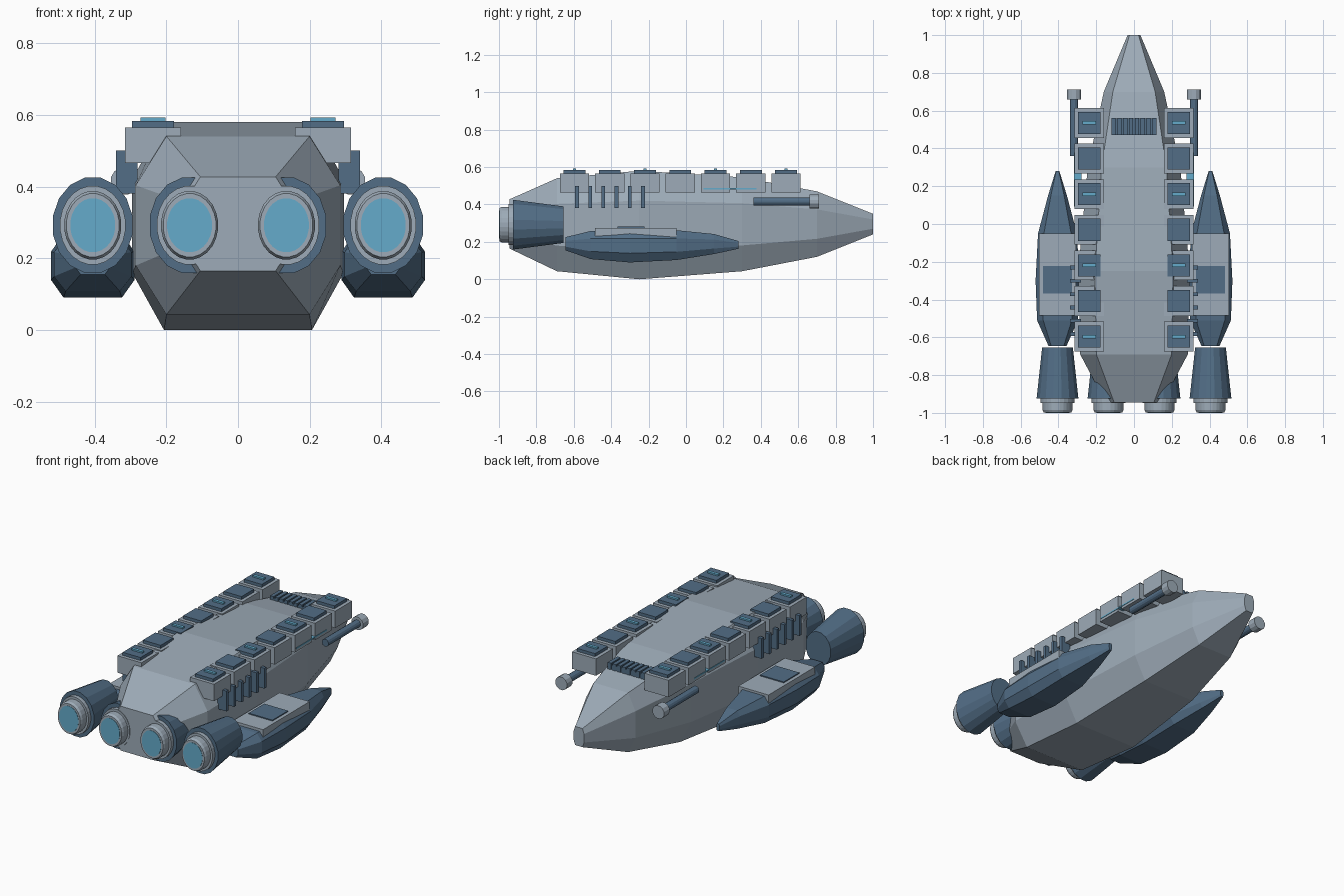
import bpy, bmesh, math
from mathutils import Matrix, Vector

cube = bpy.data.objects.get("Cube")
if cube:
    bpy.data.objects.remove(cube)


def material(name, rgb):
    m = bpy.data.materials.new(name)
    m.use_nodes = True
    m.diffuse_color = (*rgb, 1)
    m.node_tree.nodes["Principled BSDF"].inputs["Base Color"].default_value = (*rgb, 1)
    return m


GREY = material("pale hull grey", (0.34, 0.41, 0.48))
BLUE = material("steel blue", (0.085, 0.155, 0.24))
CYAN = material("glowing cyan", (0.13, 0.41, 0.60))


def finish(name, bm, mat):
    bmesh.ops.recalc_face_normals(bm, faces=bm.faces)
    mesh = bpy.data.meshes.new(name)
    bm.to_mesh(mesh)
    bm.free()
    mesh.materials.append(mat)
    obj = bpy.data.objects.new(name, mesh)
    bpy.context.collection.objects.link(obj)
    return obj


def box(name, center, size, mat):
    bm = bmesh.new()
    bmesh.ops.create_cube(bm, size=1, matrix=Matrix.Translation(center) @ Matrix.Diagonal((*size, 1)))
    return finish(name, bm, mat)


def loft(name, rings, mat):
    """Skin a list of closed rings and cap both ends."""
    bm = bmesh.new()
    loops = [[bm.verts.new(p) for p in ring] for ring in rings]
    n = len(loops[0])
    for a, b in zip(loops, loops[1:]):
        for i in range(n):
            j = (i + 1) % n
            bm.faces.new((a[i], a[j], b[j], b[i]))
    bm.faces.new(loops[0])
    bm.faces.new(loops[-1])
    return finish(name, bm, mat)


def octagon(x, y, half, low, high):
    """Chamfered section standing across the y axis."""
    mid, tall = (low + high) / 2, (high - low) / 2
    corners = [(.7, 1), (1, .45), (1, -.45), (.7, -1), (-.7, -1), (-1, -.45), (-1, .45), (-.7, 1)]
    return [(x + half * u, y, mid + tall * v) for u, v in corners]


def tube(name, x, z, profile, mat, sides=16, stretch=1.0):
    """Lathe (y, radius) pairs around a lengthwise axis."""
    rings = []
    for y, r in profile:
        angles = [math.tau * (i + .5) / sides for i in range(sides)]
        rings.append([(x + r * math.cos(a), y, z + r * stretch * math.sin(a)) for a in angles])
    return loft(name, rings, mat)


# Main hull: y, half width, bottom, top
hull = [(-.945, .15, .165, .427), (-.69, .285, .043, .54), (-.25, .295, 0, .58),
        (.3, .245, .043, .545), (.7, .16, .12, .47), (1, .034, .24, .35)]
loft("hull", [octagon(0, *s) for s in hull], GREY)

# Slatted vent on the upper nose
box("nose_vent_base", (0, .515, .503), (.235, .085, .04), BLUE)
for i in range(8):
    box("nose_vent_slat", ((i - 3.5) * .031, .515, .515), (.022, .09, .04), BLUE)

# Side pod: y, half width, bottom, top
pod = [(-.645, .048, .155, .225), (-.51, .108, .108, .258), (-.3, .116, .09, .268),
       (-.05, .103, .103, .262), (.15, .05, .135, .242), (.28, .01, .163, .205)]

for side, s in (("left", 1), ("right", -1)):
    # Dorsal turret blocks, every other one lit
    for i in range(7):
        x, y = s * .237, .535 - i * .1885
        box(side + "_dorsal_block", (x, y, .515), (.157, .157, .1), GREY)
        box(side + "_dorsal_plate", (x, y, .572), (.117, .117, .022), BLUE)
        if i % 2 == 0:
            box(side + "_dorsal_light", (x, y, .586), (.07, .018, .012), CYAN)

    # Vertical side fins and the running light
    for i in range(6):
        box(side + "_side_fin", (s * .31, -.583 + i * .0705, .44), (.06, .02, .12), BLUE)
    box(side + "_running_light", (s * .298, .235, .484), (.04, .285, .008), CYAN)

    # Forward gun
    tube(side + "_gun_barrel", s * .317, .415, [(.36, .022), (.67, .022)], BLUE, 12)
    tube(side + "_gun_muzzle", s * .317, .415, [(.66, .039), (.712, .039)], GREY, 12)

    # Side pod with its deck
    loft(side + "_pod", [octagon(s * .405, *p) for p in pod], BLUE)
    box(side + "_pod_deck", (s * .405, -.268, .243), (.197, .435, .064), GREY)
    box(side + "_pod_panel", (s * .405, -.295, .277), (.155, .145, .008), BLUE)

    # Engines, slightly taller than wide
    for place, x in (("outer", s * .405), ("inner", s * .135)):
        label = side + "_" + place
        tube(label + "_engine_bell", x, .292, [(-.655, .083), (-.925, .113)], BLUE, 16, 1.2)
        tube(label + "_engine_collar", x, .292, [(-.92, .092), (-.948, .092)], GREY, 24, 1.2)
        tube(label + "_engine_nozzle", x, .292, [(-.94, .08), (-.985, .08), (-.998, .074)], GREY, 24, 1.2)
        tube(label + "_engine_glow", x, .292, [(-.99, .063), (-1, .063)], CYAN, 24, 1.2)
